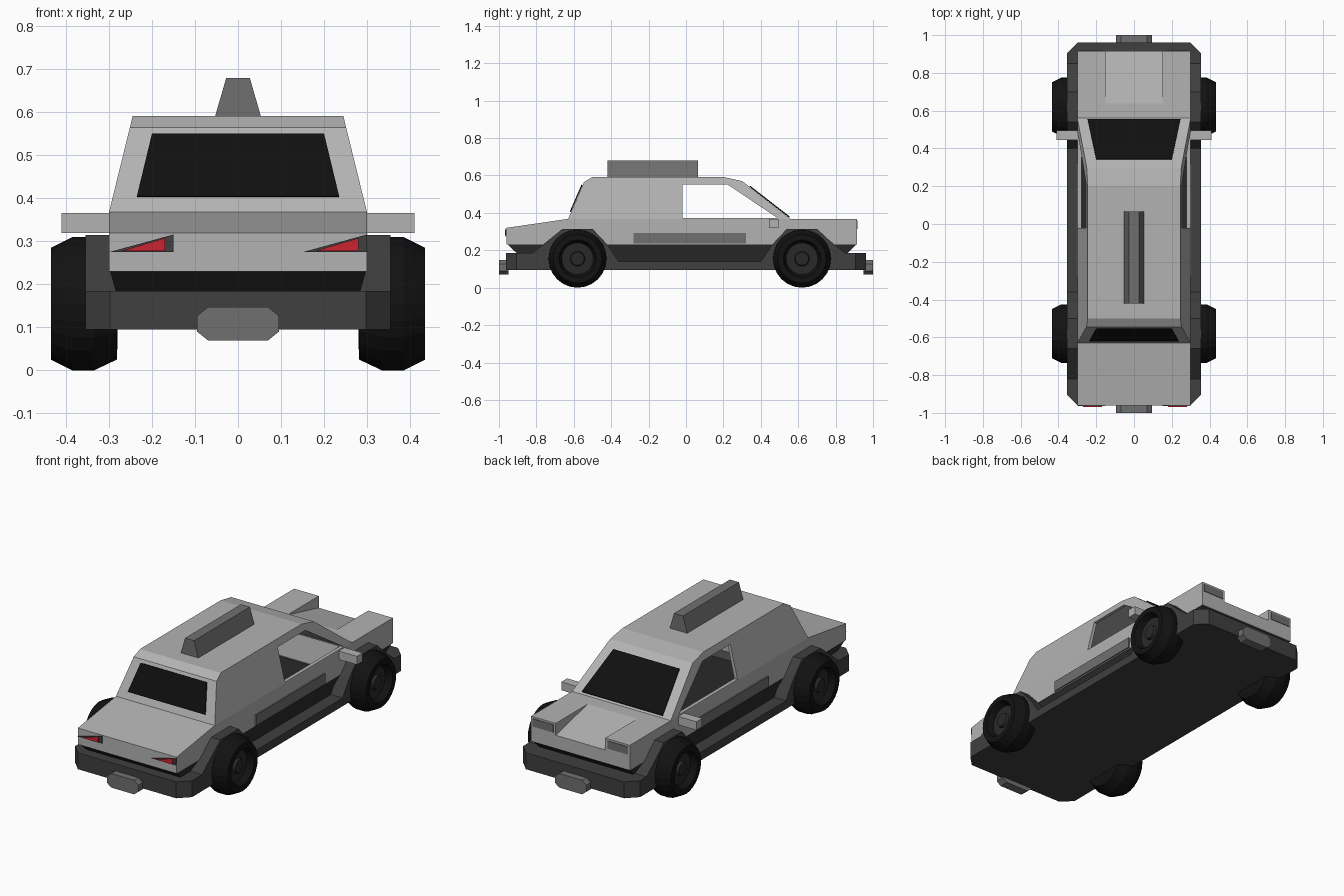
import bpy, bmesh
from math import tau
from mathutils import Vector, Matrix

if "Cube" in bpy.data.objects:
    bpy.data.objects.remove(bpy.data.objects["Cube"])


def material(name, r, g, b):
    m = bpy.data.materials.new(name)
    m.use_nodes = True
    m.diffuse_color = (r, g, b, 1)
    m.node_tree.nodes["Principled BSDF"].inputs["Base Color"].default_value = (r, g, b, 1)
    return m


silver = material("silver paint", .45, .45, .45)
mid = material("mid grey", .16, .16, .16)
dark = material("dark grey", .05, .05, .05)
shadow = material("charcoal", .022, .022, .022)
rubber = material("black rubber", .006, .006, .006)
glass = material("black glass", .005, .005, .005)
red = material("red lamp", .6, .018, .03)


def finish(name, bm, *mats):
    bmesh.ops.remove_doubles(bm, verts=bm.verts, dist=1e-5)
    bmesh.ops.recalc_face_normals(bm, faces=bm.faces)
    mesh = bpy.data.meshes.new(name)
    bm.to_mesh(mesh)
    bm.free()
    for m in mats:
        mesh.materials.append(m)
    ob = bpy.data.objects.new(name, mesh)
    bpy.context.collection.objects.link(ob)
    return ob


def prism_mesh(points, half):
    """Side profile of (y, z) points, extruded across the car."""
    bm = bmesh.new()
    face = bm.faces.new([bm.verts.new((-half, y, z)) for y, z in points])
    new = bmesh.ops.extrude_face_region(bm, geom=[face])["geom"]
    moved = [v for v in new if isinstance(v, bmesh.types.BMVert)]
    bmesh.ops.translate(bm, verts=moved, vec=(2 * half, 0, 0))
    bmesh.ops.recalc_face_normals(bm, faces=bm.faces)
    return bm


def taper_cabin(bm):
    """Lean the sides in above the belt line."""
    bmesh.ops.bisect_plane(bm, geom=bm.verts[:] + bm.edges[:] + bm.faces[:],
                           plane_co=(0, 0, BELT), plane_no=(0, 0, 1))
    for v in bm.verts:
        if v.co.z > BELT:
            v.co.x *= 1 - .82 * (v.co.z - BELT)


def box(name, x, y, z, mat):
    bm = bmesh.new()
    bmesh.ops.create_cube(bm, size=1)
    for v in bm.verts:
        v.co = [lo + (c + .5) * (hi - lo) for c, (lo, hi) in zip(v.co, (x, y, z))]
    return finish(name, bm, mat)


def plate(name, corners, mat):
    bm = bmesh.new()
    bm.faces.new([bm.verts.new(c) for c in corners])
    ob = finish(name, bm, mat)
    mod = ob.modifiers.new("thickness", "SOLIDIFY")
    mod.thickness, mod.offset = .006, 0
    return ob


def cut(ob, cutter):
    mod = ob.modifiers.new("cut", "BOOLEAN")
    mod.object, mod.solver = cutter, "EXACT"
    bpy.context.view_layer.objects.active = ob
    bpy.ops.object.modifier_apply(modifier=mod.name)
    bpy.data.objects.remove(cutter)


# Body shell with tapering cabin
BELT = .368
bm = prism_mesh([(-.96, .23), (-.96, .32), (-.63, BELT), (-.545, .565), (-.5, .592),
                 (.2, .592), (.3, .57), (.56, BELT), (.915, BELT), (.915, .23)], .30)
taper_cabin(bm)
body = finish("body_shell", bm, silver)

# Hollow cabin, open side windows, sunken hood centre
bm = prism_mesh([(-.45, .2), (-.45, .57), (.2, .57), (.25, .557), (.49, BELT), (.46, .2)], .28)
taper_cabin(bm)
cut(body, finish("interior_cutter", bm))
cut(body, finish("window_cutter", prism_mesh([(-.02, .372), (-.02, .553), (.22, .553), (.49, .372)], .5)))
cut(body, finish("hood_cutter", prism_mesh([(.63, .37), (.63, .45), (.97, .45), (.97, .29)], .15)))

# Charcoal sill, also the cabin floor
bm = prism_mesh([(-.90, .12), (-.90, .18), (-.955, .232), (.91, .232), (.86, .18), (.86, .12)], .298)
for v in bm.verts:
    if v.co.z < .2:
        v.co.x *= .95
finish("sill", bm, shadow)

# Chassis with bumpers and wheel flares, plan corners clipped
half_flare = [(.85, .185), (.77, .25), (.70, .315), (.54, .315), (.46, .23), (.40, .14)]
rear_flare = [(-.36, .14), (-.42, .23), (-.50, .315), (-.66, .315), (-.74, .25), (-.82, .185)]
bm = prism_mesh([(-.962, .095), (.962, .095), (.962, .185)] + half_flare + rear_flare
                + [(-.962, .185)], .355)
for sx in (-1, 1):
    for sy in (-1, 1):
        cutg = bmesh.ops.bisect_plane(bm, geom=bm.verts[:] + bm.edges[:] + bm.faces[:],
                                      plane_co=(sx * .355, sy * .905, 0),
                                      plane_no=(sx, sy, 0), clear_outer=True)
        edges = [e for e in cutg["geom_cut"] if isinstance(e, bmesh.types.BMEdge)]
        bmesh.ops.holes_fill(bm, edges=edges)
finish("chassis", bm, dark)

# Front and rear windows
plate("rear_window", [(-.235, -.619, .405), (.235, -.619, .405),
                      (.2, -.556, .55), (-.2, -.556, .55)], glass)
plate("windshield", [(-.245, .553, .378), (.245, .553, .378),
                     (.2, .342, .542), (-.2, .342, .542)], glass)

# Roof unit
bm = prism_mesh([(-.42, .585), (-.42, .68), (.065, .68), (.065, .585)], .055)
for v in bm.verts:
    if v.co.z > .65:
        v.co.x *= .5
finish("roof_unit", bm, mid)

# Side parts
for side, s in (("left", 1), ("right", -1)):
    def span(a, b):
        return sorted((s * a, s * b))
    box(side + "_mirror", span(.27, .41), (.445, .495), (.32, .366), silver)
    box(side + "_side_trim", span(.29, .307), (-.28, .32), (.235, .293), mid)
    box(side + "_headlight", span(.165, .29), (.91, .918), (.315, .358), mid)

# Tail lamps, both leaning the same way
for side, x in (("right", -.30), ("left", .15)):
    flip = side == "right"
    for part, inset, y, mat in (("surround", 0, -.961, dark), ("lamp", .02, -.966, red)):
        a, b = x + inset * 1.5, x + .15 - inset
        lo, hi = .275 + inset * .15, .316 - inset * .4
        tall = b
        plate(side + "_tail_" + part, [(a, y, lo), (b, y, lo), (tall, y, hi)], mat)

# Clipped plates on the bumpers
outline = [(.095, .09), (.095, .127), (.07, .147), (-.07, .147),
           (-.095, .127), (-.095, .09), (-.07, .07), (.07, .07)]
for name, y in (("rear_bumper_plate", -1), ("front_bumper_plate", .95)):
    bm = bmesh.new()
    face = bm.faces.new([bm.verts.new((x, y, z)) for x, z in outline])
    new = bmesh.ops.extrude_face_region(bm, geom=[face])["geom"]
    bmesh.ops.translate(bm, verts=[v for v in new if isinstance(v, bmesh.types.BMVert)],
                        vec=(0, .05, 0))
    finish(name, bm, mid)

# Wheels: turned profile of (x, radius)
tyre = [(.29, 0), (.28, .09), (.282, .13), (.335, .155), (.385, .155),
        (.435, .13), (.435, .10), (.40, .085), (.40, .04), (.415, .035), (.415, 0)]
for end, y in (("rear", -.58), ("front", .62)):
    for side, s in (("left", 1), ("right", -1)):
        bm = bmesh.new()
        verts = [bm.verts.new((s * x, 0, r)) for x, r in tyre]
        edges = [bm.edges.new(pair) for pair in zip(verts, verts[1:])]
        bmesh.ops.spin(bm, geom=verts + edges, cent=(0, 0, 0), axis=(1, 0, 0),
                       angle=tau, steps=24, use_duplicate=False)
        for f in bm.faces:
            c = f.calc_center_median()
            f.material_index = int(Vector((c.y, c.z)).length < .09 and abs(c.x) > .39)
        bmesh.ops.transform(bm, matrix=Matrix.Translation((0, y, .155)), verts=bm.verts)
        finish(f"{end}_{side}_wheel", bm, rubber, shadow)
